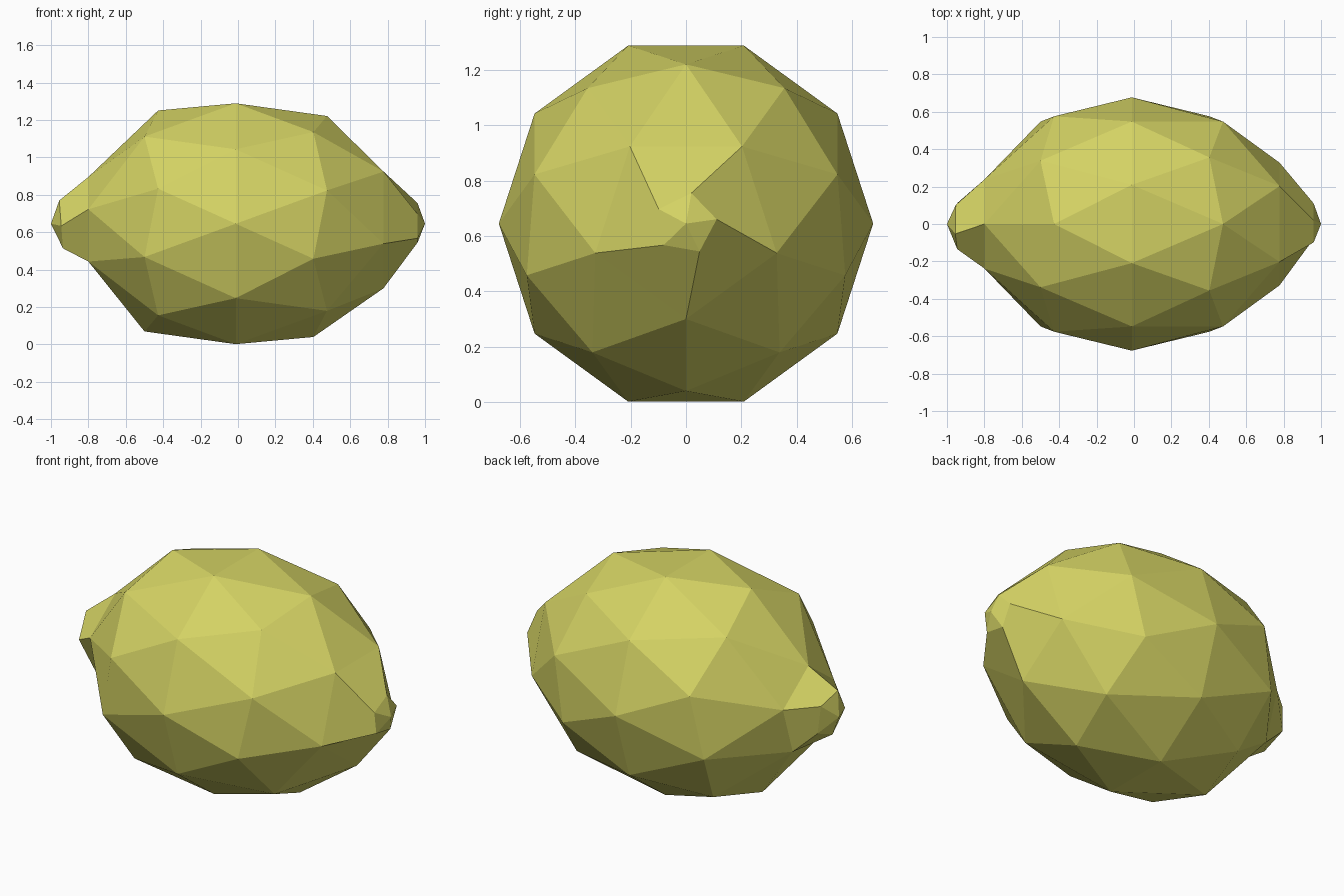
import bpy, bmesh, math
from mathutils import Matrix, Vector

if "Cube" in bpy.data.objects:
    bpy.data.objects.remove(bpy.data.objects["Cube"])

CZ = 0.645      # height of the long axis
CX = -0.012     # body centre along the long axis

# lemon body: low-poly sphere with its poles on the x axis
bm = bmesh.new()
bmesh.ops.create_icosphere(bm, subdivisions=2, radius=1.0,
                           matrix=Matrix.Rotation(math.pi / 2, 4, 'Y'))
left = min(bm.verts, key=lambda v: v.co.x)
right = max(bm.verts, key=lambda v: v.co.x)
bmesh.ops.scale(bm, verts=bm.verts, vec=Vector((0.928, 0.677, 0.677)))


def ring(pole):
    return [e.other_vert(pole) for e in pole.link_edges]


def nub(pole, tip_x, base_x, base_r, ring_x, ring_r, twist, tilt):
    """Raise a twisted five-sided nub at one end."""
    for v in ring(pole):
        a = math.atan2(v.co.z, v.co.y)
        v.co = (base_x, base_r * math.cos(a), base_r * math.sin(a))
    bmesh.ops.inset_region(bm, faces=list(pole.link_faces), thickness=0.03,
                           use_even_offset=True)
    for v in ring(pole):
        a = math.atan2(v.co.z, v.co.y) + math.radians(twist)
        z = ring_r * math.sin(a)
        v.co = (ring_x + tilt * z, ring_r * math.cos(a), z)
    pole.co = (tip_x, 0, 0)


nub(right, 1.0 - CX, 0.79, 0.345, 0.96 - CX, 0.112, 26, 0.0)
nub(left, -1.0 - CX, -0.788, 0.25, -0.946 - CX, 0.135, 23, -0.077)

bmesh.ops.translate(bm, verts=bm.verts, vec=Vector((CX, 0, CZ)))
bmesh.ops.recalc_face_normals(bm, faces=bm.faces)
mesh = bpy.data.meshes.new("lemon")
bm.to_mesh(mesh)
bm.free()

# yellow peel
peel = bpy.data.materials.new("yellow peel")
peel.diffuse_color = (0.66, 0.65, 0.127, 1)
peel.use_nodes = True
peel.node_tree.nodes["Principled BSDF"].inputs["Base Color"].default_value = peel.diffuse_color
mesh.materials.append(peel)
bpy.context.collection.objects.link(bpy.data.objects.new("lemon", mesh))
